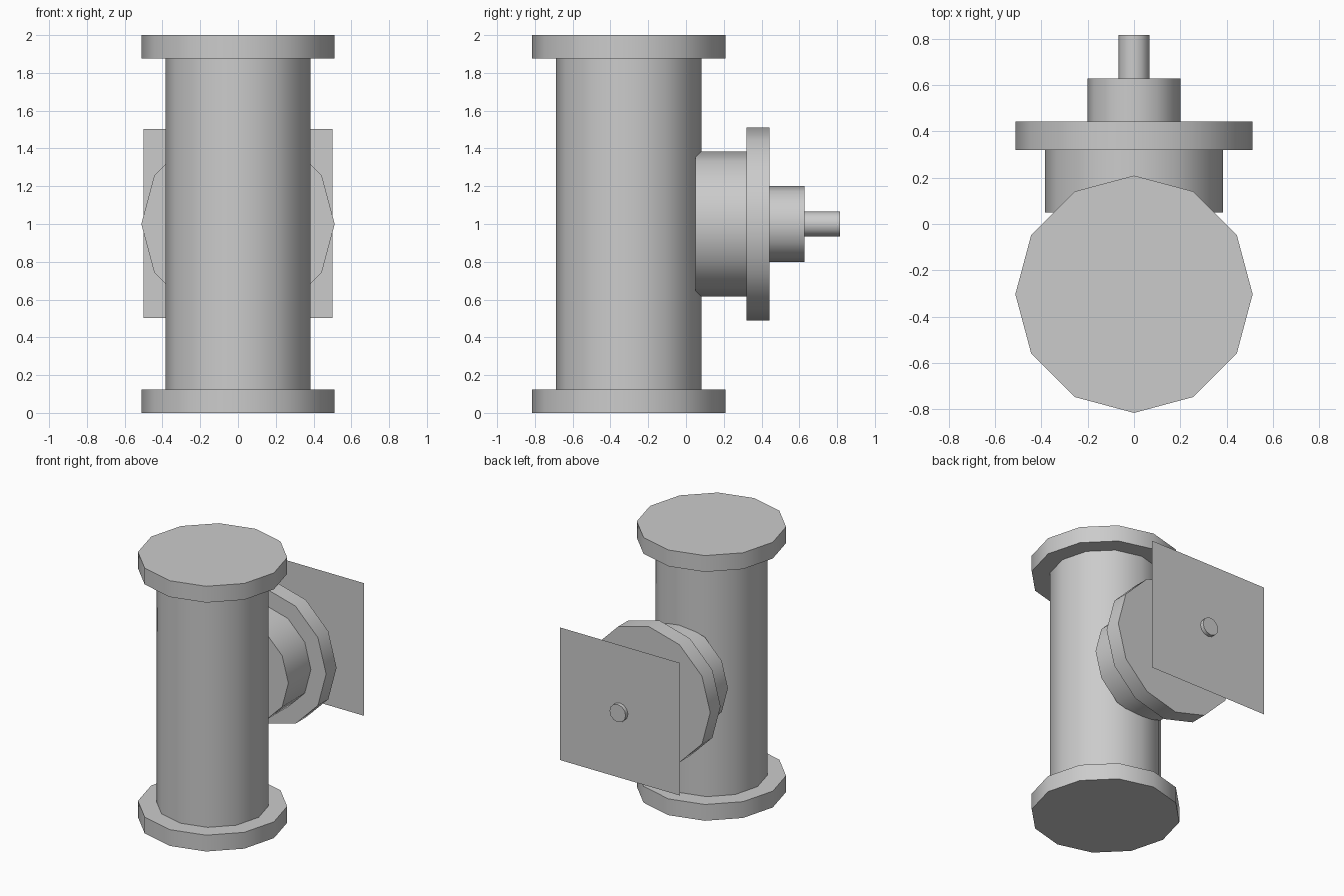
import bpy, math

if "Cube" in bpy.data.objects:
    bpy.data.objects.remove(bpy.data.objects["Cube"])

SIDES = 12
PIPE_Y = -0.303   # axis of the upright pipe
BRANCH_Z = 1.0    # axis of the side branch


def finish(name):
    obj = bpy.context.object
    obj.name = name
    bpy.ops.object.shade_smooth_by_angle(angle=math.radians(40))
    return obj


def upright(name, radius, z0, z1):
    bpy.ops.mesh.primitive_cylinder_add(
        vertices=SIDES, radius=radius, depth=z1 - z0,
        location=(0, PIPE_Y, (z0 + z1) / 2))
    return finish(name)


def sideways(name, radius, y0, y1):
    bpy.ops.mesh.primitive_cylinder_add(
        vertices=SIDES, radius=radius, depth=y1 - y0,
        location=(0, (y0 + y1) / 2, BRANCH_Z), rotation=(math.pi / 2, 0, 0))
    return finish(name)


# Upright pipe with an end flange at each end
upright("main_pipe", 0.385, 0.123, 1.877)
upright("bottom_flange", 0.512, 0.0, 0.123)
upright("top_flange", 0.512, 1.877, 2.0)

# Side branch, stepped down to the spindle
sideways("branch_pipe", 0.385, 0.05, 0.319)
sideways("branch_flange", 0.512, 0.319, 0.443)
sideways("hub", 0.2, 0.443, 0.627)
sideways("spindle", 0.067, 0.627, 0.815)

# Thin square hand plate on the spindle
bpy.ops.mesh.primitive_plane_add(
    size=1.0, location=(0, 0.787, BRANCH_Z + 0.003), rotation=(-math.pi / 2, 0, 0))
bpy.context.object.name = "hand_plate"
